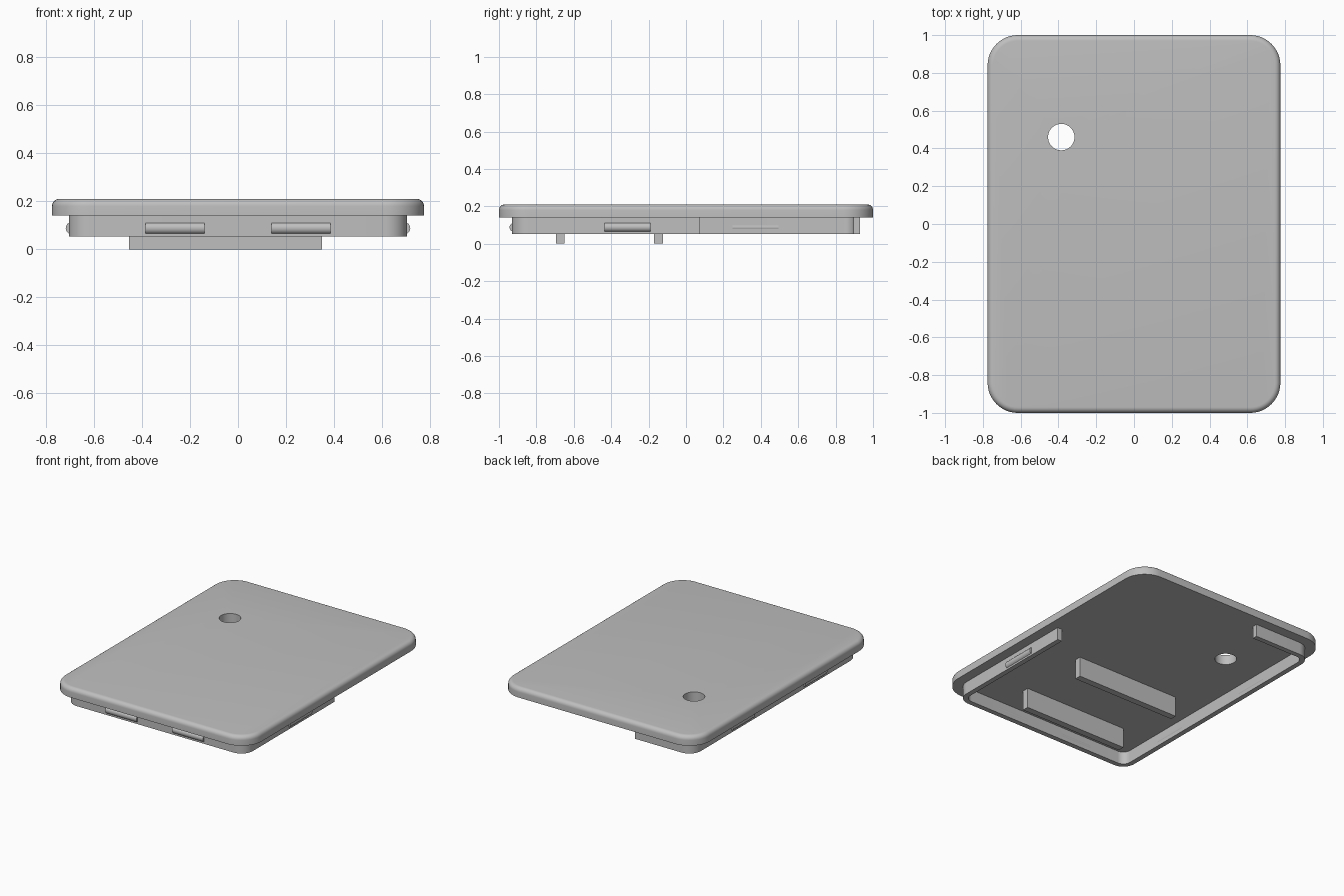
import bpy, bmesh
from math import sin, cos, pi, radians

if "Cube" in bpy.data.objects:
    bpy.data.objects.remove(bpy.data.objects["Cube"], do_unlink=True)

grey = bpy.data.materials.new("plain_grey")
grey.use_nodes = True
colour = (0.52, 0.52, 0.52, 1)
grey.diffuse_color = colour
grey.node_tree.nodes["Principled BSDF"].inputs["Base Color"].default_value = colour

HX, HY = 0.775, 1.0              # lid half sizes
CORNER = 0.16                    # lid corner radius
LID_Z, TOP_Z, RIM_Z = 0.141, 0.21, 0.053
GAP, THICK = 0.07, 0.035         # rim inset and thickness
STEPS = 12


def finish(name, bm, smooth=True):
    bmesh.ops.recalc_face_normals(bm, faces=bm.faces)
    mesh = bpy.data.meshes.new(name)
    bm.to_mesh(mesh)
    bm.free()
    mesh.materials.append(grey)
    obj = bpy.data.objects.new(name, mesh)
    bpy.context.collection.objects.link(obj)
    if smooth:
        activate(obj)
        bpy.ops.object.shade_smooth_by_angle(angle=radians(30))
    return obj


def activate(obj):
    bpy.ops.object.select_all(action='DESELECT')
    obj.select_set(True)
    bpy.context.view_layer.objects.active = obj


def corner(sx, sy, start, inset):
    """Clockwise quarter arc at one corner of the inset outline."""
    r = CORNER - inset
    cx, cy = sx * (HX - CORNER), sy * (HY - CORNER)
    angles = [start - pi / 2 * i / STEPS for i in range(STEPS + 1)]
    return [(cx + r * cos(a), cy + r * sin(a)) for a in angles]


def three_corners(inset):
    return (corner(1, -1, 0, inset) + corner(-1, -1, -pi / 2, inset)
            + corner(-1, 1, pi, inset))


def box(name, x0, x1, y0, y1, z0, z1):
    bm = bmesh.new()
    bmesh.ops.create_cube(bm, size=1)
    for v in bm.verts:
        v.co.x = x1 if v.co.x > 0 else x0
        v.co.y = y1 if v.co.y > 0 else y0
        v.co.z = z1 if v.co.z > 0 else z0
    return finish(name, bm, False)


def cylinder(name, radius, length, location, rotation=(0, 0, 0), sides=32):
    bm = bmesh.new()
    bmesh.ops.create_cone(bm, cap_ends=True, segments=sides, radius1=radius,
                          radius2=radius, depth=length)
    obj = finish(name, bm)
    obj.location, obj.rotation_euler = location, rotation
    return obj


# Lid: rounded plate with a filleted top edge
FILLET = 0.03
profile = [(0, LID_Z)]
for i in range(7):
    a = pi / 2 * i / 6
    profile.append((FILLET * (1 - cos(a)), TOP_Z - FILLET * (1 - sin(a))))
bm = bmesh.new()
rings = []
for inset, z in profile:
    outline = three_corners(inset) + corner(1, 1, pi / 2, inset)
    rings.append([bm.verts.new((x, y, z)) for x, y in outline])
count = len(rings[0])
for low, high in zip(rings, rings[1:]):
    for i in range(count):
        j = (i + 1) % count
        bm.faces.new((low[i], low[j], high[j], high[i]))
bm.faces.new(rings[0])
bm.faces.new(rings[-1])
lid = finish("lid", bm, False)

# Round hole through the lid
cutter = cylinder("hole_cutter", 0.07, 0.4, (-0.385, 0.46, 0.17), sides=48)
cutter.hide_render = True
hole = lid.modifiers.new("hole", 'BOOLEAN')
hole.operation = 'DIFFERENCE'
hole.solver = 'EXACT'
hole.object = cutter
activate(lid)
bpy.ops.object.modifier_apply(modifier=hole.name)
bpy.data.objects.remove(cutter, do_unlink=True)
bpy.ops.object.shade_smooth_by_angle(angle=radians(30))

# Rim: open wall under the lid, missing around the back left corner
def rim_line(inset):
    return [(HX - inset, 0.075)] + three_corners(inset) + [(-0.25, HY - inset)]


bm = bmesh.new()
pairs = list(zip(rim_line(GAP), rim_line(GAP + THICK)))
sections = []
for (ox, oy), (ix, iy) in pairs:
    sections.append([bm.verts.new(p) for p in (
        (ox, oy, RIM_Z), (ox, oy, LID_Z), (ix, iy, LID_Z), (ix, iy, RIM_Z))])
for a, b in zip(sections, sections[1:]):
    for i in range(4):
        j = (i + 1) % 4
        bm.faces.new((a[i], a[j], b[j], b[i]))
bm.faces.new(sections[0])
bm.faces.new(sections[-1])
finish("rim", bm)

# Cross ribs under the lid
for name, y in (("front_rib", -0.672), ("middle_rib", -0.147)):
    box(name, -0.455, 0.35, y - 0.023, y + 0.023, 0, LID_Z)

# Round snap beads sunk into the rim
BEAD_R, BEAD_L, BEAD_Z, SINK = 0.025, 0.245, 0.088, GAP + 0.012
for side, x in (("left", 0.262), ("right", -0.262)):
    cylinder("front_bead_" + side, BEAD_R, BEAD_L,
             (x, SINK - HY, BEAD_Z), (0, pi / 2, 0))
for name, sx, y in (("left_bead", 1, -0.312), ("right_front_bead", -1, -0.44),
                    ("right_back_bead", -1, 0.372)):
    cylinder(name, BEAD_R, BEAD_L, (sx * (HX - SINK), y, BEAD_Z), (pi / 2, 0, 0))
